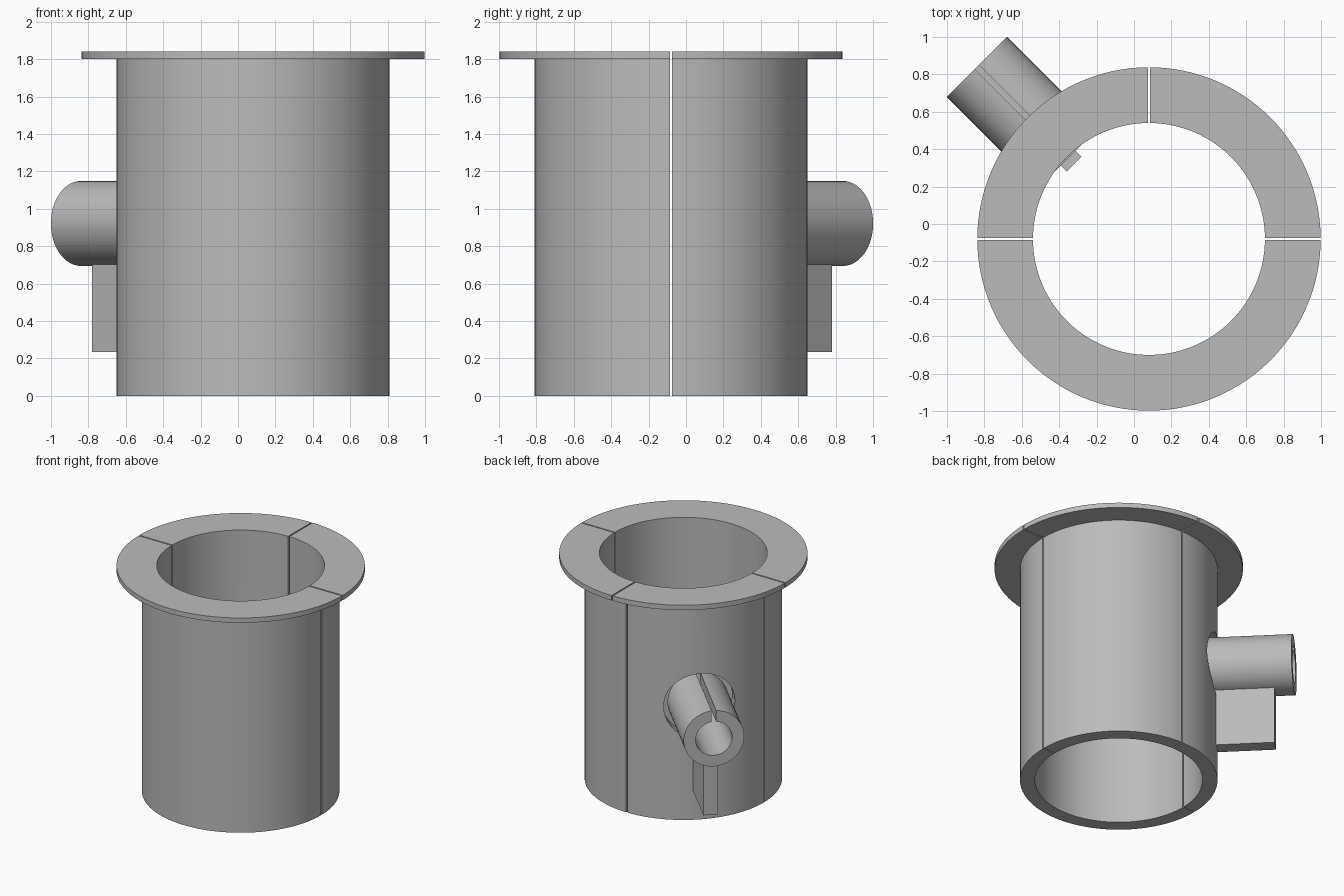
import bpy, bmesh, math
from mathutils import Matrix, Vector

if "Cube" in bpy.data.objects:
    bpy.data.objects.remove(bpy.data.objects["Cube"])

grey = bpy.data.materials.new("plain grey")
grey.use_nodes = True
colour = (0.5, 0.5, 0.5, 1)
grey.diffuse_color = colour
grey.node_tree.nodes["Principled BSDF"].inputs["Base Color"].default_value = colour

# Shared axis of the sleeve, and the diagonal the side pipe follows
CENTRE = Vector((0.08, -0.08, 0))
OUT = Vector((-1, 1, 0)).normalized()
UP = Vector((0, 0, 1))
SIDE = OUT.cross(UP)
PIPE_Z = 0.922


def finish(name, bm, matrix):
    bmesh.ops.recalc_face_normals(bm, faces=bm.faces)
    mesh = bpy.data.meshes.new(name)
    bm.to_mesh(mesh)
    bm.free()
    mesh.transform(matrix)
    mesh.materials.append(grey)
    obj = bpy.data.objects.new(name, mesh)
    bpy.context.collection.objects.link(obj)
    return obj


def smooth(obj):
    bpy.ops.object.select_all(action='DESELECT')
    obj.select_set(True)
    bpy.context.view_layer.objects.active = obj
    bpy.ops.object.shade_smooth_by_angle(angle=math.radians(30))


def swept_sector(name, profile, start, end, half_gap, steps, matrix):
    """Turn a closed (radius, height) profile, leaving parallel-sided gaps at both ends."""
    bm = bmesh.new()
    loops = []
    for i in range(steps + 1):
        loop = []
        for r, z in profile:
            trim = math.asin(half_gap / r)
            a = start + trim + (end - start - 2 * trim) * i / steps
            loop.append(bm.verts.new((r * math.cos(a), r * math.sin(a), z)))
        loops.append(loop)
    n = len(profile)
    for a, b in zip(loops, loops[1:]):
        for j in range(n):
            k = (j + 1) % n
            bm.faces.new((a[j], a[k], b[k], b[j]))
    bm.faces.new(loops[0])
    bm.faces.new(loops[-1])
    return finish(name, bm, matrix)


def along_pipe(distance, height):
    """Frame whose z runs outward along the pipe and whose x points up."""
    frame = Matrix((UP, SIDE, OUT)).transposed().to_4x4()
    frame.translation = CENTRE + OUT * distance + UP * height
    return frame


# Flanged sleeve: one front half and two back quarters
sleeve = [(0.62, 0), (0.73, 0), (0.73, 1.8), (0.918, 1.8), (0.918, 1.84), (0.62, 1.84)]
place = Matrix.Translation(CENTRE)
quarter = math.pi / 2
front = swept_sector("front_half_sleeve", sleeve, -2 * quarter, 0, 0.005, 64, place)
left = swept_sector("back_left_sleeve", sleeve, 0, quarter, 0.005, 32, place)
right = swept_sector("back_right_sleeve", sleeve, quarter, 2 * quarter, 0.005, 32, place)

# Clearance hole for the pipe
bm = bmesh.new()
bmesh.ops.create_cone(bm, cap_ends=True, segments=64, radius1=0.267, radius2=0.267, depth=0.8)
cutter = finish("hole_cutter", bm, along_pipe(0.7, PIPE_Z))
cutter.hide_render = True
cut = right.modifiers.new("pipe_hole", 'BOOLEAN')
cut.operation = 'DIFFERENCE'
cut.solver = 'EXACT'
cut.object = cutter
bpy.context.view_layer.objects.active = right
bpy.ops.object.modifier_apply(modifier=cut.name)
bpy.data.objects.remove(cutter)

# Side pipe, slotted along its top
pipe_profile = [(0.137, 0.612), (0.227, 0.612), (0.227, 1.301), (0.137, 1.301)]
pipe = swept_sector("side_pipe", pipe_profile, 0, 4 * quarter, 0.017, 64,
                    along_pipe(0, PIPE_Z))

# Support rib below the pipe, passing through the sleeve wall
bm = bmesh.new()
bmesh.ops.create_cube(bm, size=1)
bmesh.ops.scale(bm, vec=(0.485, 0.11, 0.595), verts=bm.verts)
finish("support_rib", bm, along_pipe(0.8635, 0.4775))

for part in (front, left, right, pipe):
    smooth(part)
